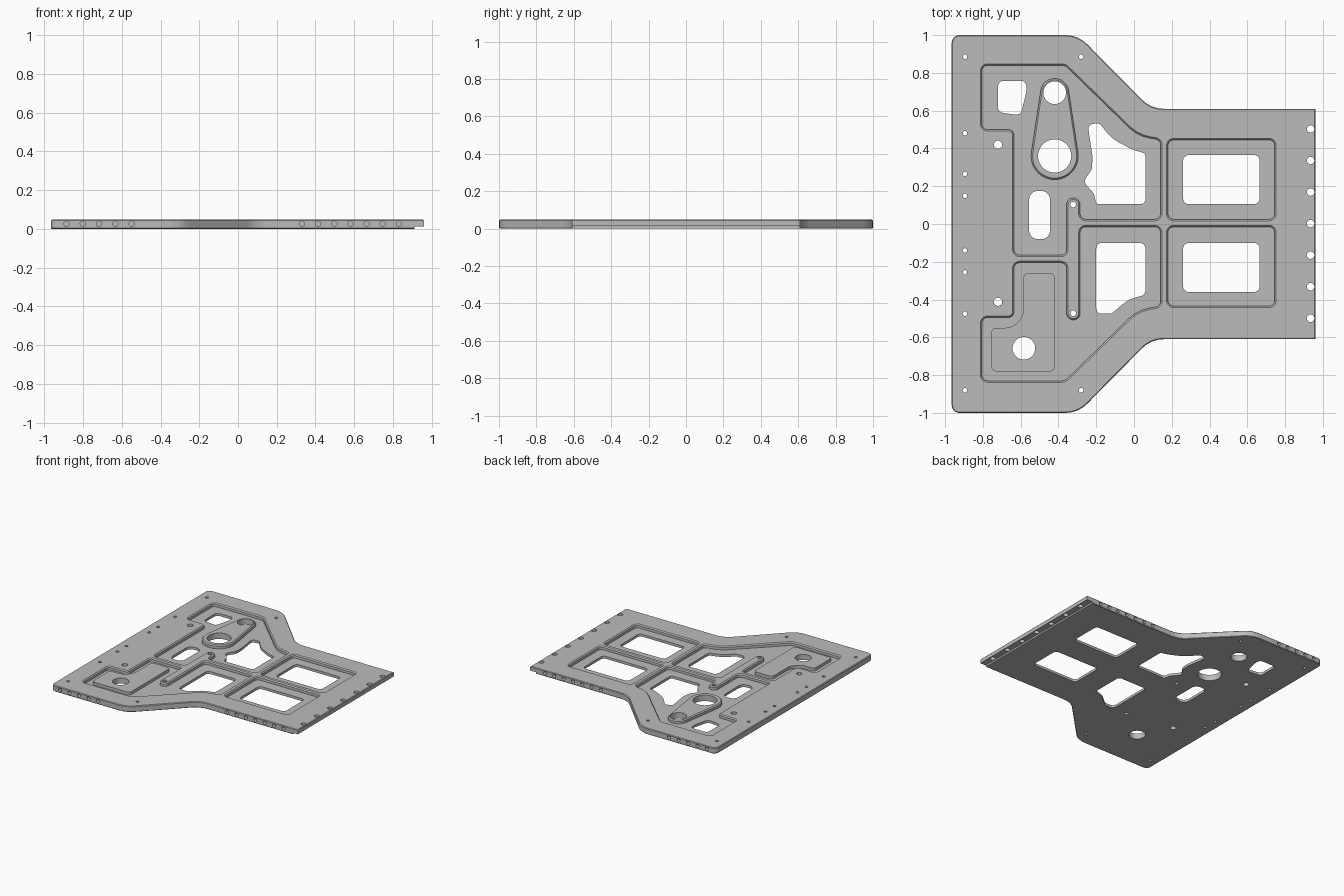
import bpy, bmesh, math
from mathutils import Vector, Matrix

if "Cube" in bpy.data.objects:
    bpy.data.objects.remove(bpy.data.objects["Cube"])

TOP = 0.048
FLOOR = 0.02
CHAMFER = 0.008


def rounded(corners, default=0.03):
    """Outline with filleted corners from (x, y) or (x, y, radius)."""
    out = []
    n = len(corners)
    for i in range(n):
        p = Vector(corners[i][:2])
        r = corners[i][2] if len(corners[i]) > 2 else default
        d1 = (p - Vector(corners[i - 1][:2])).normalized()
        d2 = (Vector(corners[(i + 1) % n][:2]) - p).normalized()
        turn = math.atan2(d1.x * d2.y - d1.y * d2.x, d1.dot(d2))
        if r == 0 or abs(turn) < 0.01:
            out.append(p)
            continue
        start = p - d1 * r * math.tan(abs(turn) / 2)
        side = math.copysign(1, turn)
        center = start + Vector((-d1.y, d1.x)) * r * side
        steps = max(3, round(abs(turn) / 0.2))
        for k in range(steps + 1):
            out.append(center + Matrix.Rotation(turn * k / steps, 2) @ (start - center))
    return out


def arc(cx, cy, r, a0=0.0, a1=math.tau, steps=24):
    return [Vector((cx + r * math.cos(a0 + (a1 - a0) * k / steps),
                    cy + r * math.sin(a0 + (a1 - a0) * k / steps))) for k in range(steps + 1)]


def rect(x0, x1, y0, y1, r=0.03):
    return rounded([(x0, y0), (x1, y0), (x1, y1), (x0, y1)], r)


def clean(pts):
    """Drop repeated points and wind counter-clockwise."""
    pts = [p for i, p in enumerate(pts) if (p - pts[i - 1]).length > 1e-4]
    area = sum(pts[i - 1].x * p.y - pts[i - 1].y * p.x for i, p in enumerate(pts))
    return pts if area > 0 else pts[::-1]


def offset(pts, d):
    out = []
    for i, p in enumerate(pts):
        a = (p - pts[i - 1]).normalized()
        b = (pts[(i + 1) % len(pts)] - p).normalized()
        n1, n2 = Vector((a.y, -a.x)), Vector((b.y, -b.x))
        out.append(p + (n1 + n2) * d / (1 + n1.dot(n2)))
    return out


def solid(bm, pts, levels):
    """Stack the outline at each (height, outward offset) and cap it."""
    pts = clean(pts)
    rings = [[bm.verts.new((p.x, p.y, z)) for p in offset(pts, d)] for z, d in levels]
    n = len(pts)
    for lo, hi in zip(rings, rings[1:]):
        for i in range(n):
            j = (i + 1) % n
            bm.faces.new((lo[i], lo[j], hi[j], hi[i]))
    bm.faces.new(rings[0][::-1])
    bm.faces.new(rings[-1])


def make(name, bm):
    bmesh.ops.recalc_face_normals(bm, faces=bm.faces)
    mesh = bpy.data.meshes.new(name)
    bm.to_mesh(mesh)
    bm.free()
    ob = bpy.data.objects.new(name, mesh)
    bpy.context.scene.collection.objects.link(ob)
    return ob


# Plate blank with eased edges
half = [(-0.965, 1, 0.04), (-0.295, 1, 0.16), (0.09, 0.61, 0.16), (0.96, 0.61, 0)]
outline = rounded(half + [(x, -y, r) for x, y, r in reversed(half)])
bm = bmesh.new()
solid(bm, outline, [(0, -0.004), (0.004, 0), (TOP - 0.005, 0), (TOP, -0.005)])
plate = make("mounting_plate", bm)

# Pockets milled from the top, plus the step under the right edge
pocket_levels = [(FLOOR, 0), (TOP - CHAMFER, 0), (TOP + 0.002, 0.01)]
upper = rounded([
    (-0.805, 0.84), (-0.365, 0.84, 0.04), (0.02, 0.465, 0.2), (0.14, 0.445),
    (0.14, 0.025), (-0.285, 0.025), (-0.285, 0.138, 0.036), (-0.357, 0.138, 0.036),
    (-0.357, -0.165), (-0.635, -0.165), (-0.635, 0.5), (-0.805, 0.5)])
lower = rounded([
    (-0.805, -0.83), (-0.365, -0.83, 0.04), (0.02, -0.455, 0.2), (0.14, -0.435),
    (0.14, -0.015), (-0.285, -0.015), (-0.285, -0.508, 0.036), (-0.357, -0.508, 0.036),
    (-0.357, -0.205), (-0.635, -0.205), (-0.635, -0.495), (-0.805, -0.495)])
bm = bmesh.new()
for shape in (upper, lower, rect(0.18, 0.745, 0.025, 0.445), rect(0.18, 0.745, -0.435, -0.015)):
    solid(bm, shape, pocket_levels)
solid(bm, rect(0.91, 1.1, -0.8, 0.8, 0), [(-0.05, 0), (0.013, 0)])
pockets = make("pocket_cutter", bm)

# Raised bosses left standing in the pockets
tilt = math.asin((0.125 - 0.075) / 0.335)
teardrop = (arc(-0.42, 0.695, 0.075, tilt, math.pi - tilt)
            + arc(-0.42, 0.36, 0.125, math.pi - tilt, math.tau + tilt))
pad = rounded([(-0.755, -0.78), (-0.42, -0.78), (-0.42, -0.26), (-0.585, -0.26),
               (-0.585, -0.55, 0.1), (-0.755, -0.55)], 0.025)
bm = bmesh.new()
solid(bm, teardrop, [(0.01, 0), (TOP - CHAMFER, 0), (TOP, -0.008)])
solid(bm, pad, [(0.01, 0), (TOP - 0.004, 0)])
bosses = make("boss_blank", bm)

# Through windows
bm = bmesh.new()
through = [(-0.03, 0), (0.09, 0)]
windows = [
    rect(0.26, 0.665, 0.105, 0.365), rect(0.26, 0.665, -0.36, -0.1),
    rect(-0.555, -0.445, -0.08, 0.175, 0.045),
    rounded([(-0.72, 0.758), (-0.57, 0.758), (-0.57, 0.7), (-0.6, 0.575), (-0.72, 0.592)]),
    rounded([(-0.245, 0.525), (-0.185, 0.535), (-0.115, 0.45, 0.2), (0.0, 0.39, 0.2),
             (0.06, 0.375, 0.02), (0.06, 0.105), (-0.2, 0.105, 0.02), (-0.212, 0.16),
             (-0.268, 0.225, 0.03), (-0.222, 0.29, 0.06), (-0.22, 0.36, 0.1)], 0.025),
    rounded([(-0.2, -0.1), (0.06, -0.1), (0.06, -0.375), (-0.03, -0.4, 0.15),
             (-0.12, -0.475), (-0.2, -0.475)]),
]
for shape in windows:
    solid(bm, shape, through)

# Round holes: bores, fastener holes and edge row
holes = [(-0.42, 0.695, 0.06), (-0.42, 0.36, 0.088), (-0.583, -0.658, 0.06),
         (-0.72, 0.42, 0.022), (-0.72, -0.412, 0.022),
         (-0.322, 0.103, 0.015), (-0.322, -0.472, 0.015),
         (-0.28, 0.885, 0.012), (-0.28, -0.88, 0.012)]
holes += [(-0.895, y, 0.012) for y in (0.885, 0.48, 0.265, 0.15, -0.14, -0.255, -0.475, -0.88)]
holes += [(0.935, 0.002 + 0.167 * k, 0.02) for k in range(-3, 4)]
for x, y, r in holes:
    solid(bm, arc(x, y, r, steps=40 if r > 0.05 else 16), through)

# Blind holes drilled into the front and back edges
drill = [(-0.885 + 0.084 * k, 1) for k in range(5)] + [(0.33 + 0.0835 * k, 0.61) for k in range(7)]
for x, y in drill:
    for side in (-1, 1):
        bmesh.ops.create_cone(
            bm, cap_ends=True, segments=16, radius1=0.014, radius2=0.014, depth=0.16,
            matrix=Matrix.Translation((x, y * side, 0.026)) @ Matrix.Rotation(math.pi / 2, 4, "X"))
openings = make("hole_cutter", bm)

# Combine the cuts and drop the helpers
for helper, op in ((pockets, "DIFFERENCE"), (bosses, "UNION"), (openings, "DIFFERENCE")):
    helper.hide_render = True
    mod = plate.modifiers.new(helper.name, "BOOLEAN")
    mod.operation, mod.object, mod.solver = op, helper, "EXACT"
result = bpy.data.meshes.new_from_object(plate.evaluated_get(bpy.context.evaluated_depsgraph_get()))
plate.modifiers.clear()
plate.data = result
for helper in (pockets, bosses, openings):
    bpy.data.objects.remove(helper)

# Plain grey metal
grey = bpy.data.materials.new("machined_grey")
grey.use_nodes = True
colour = (0.5, 0.5, 0.5, 1)
grey.diffuse_color = colour
grey.node_tree.nodes["Principled BSDF"].inputs["Base Color"].default_value = colour
plate.data.materials.clear()
plate.data.materials.append(grey)

bpy.ops.object.select_all(action="DESELECT")
plate.select_set(True)
bpy.context.view_layer.objects.active = plate
bpy.ops.object.shade_smooth_by_angle(angle=math.radians(30))
